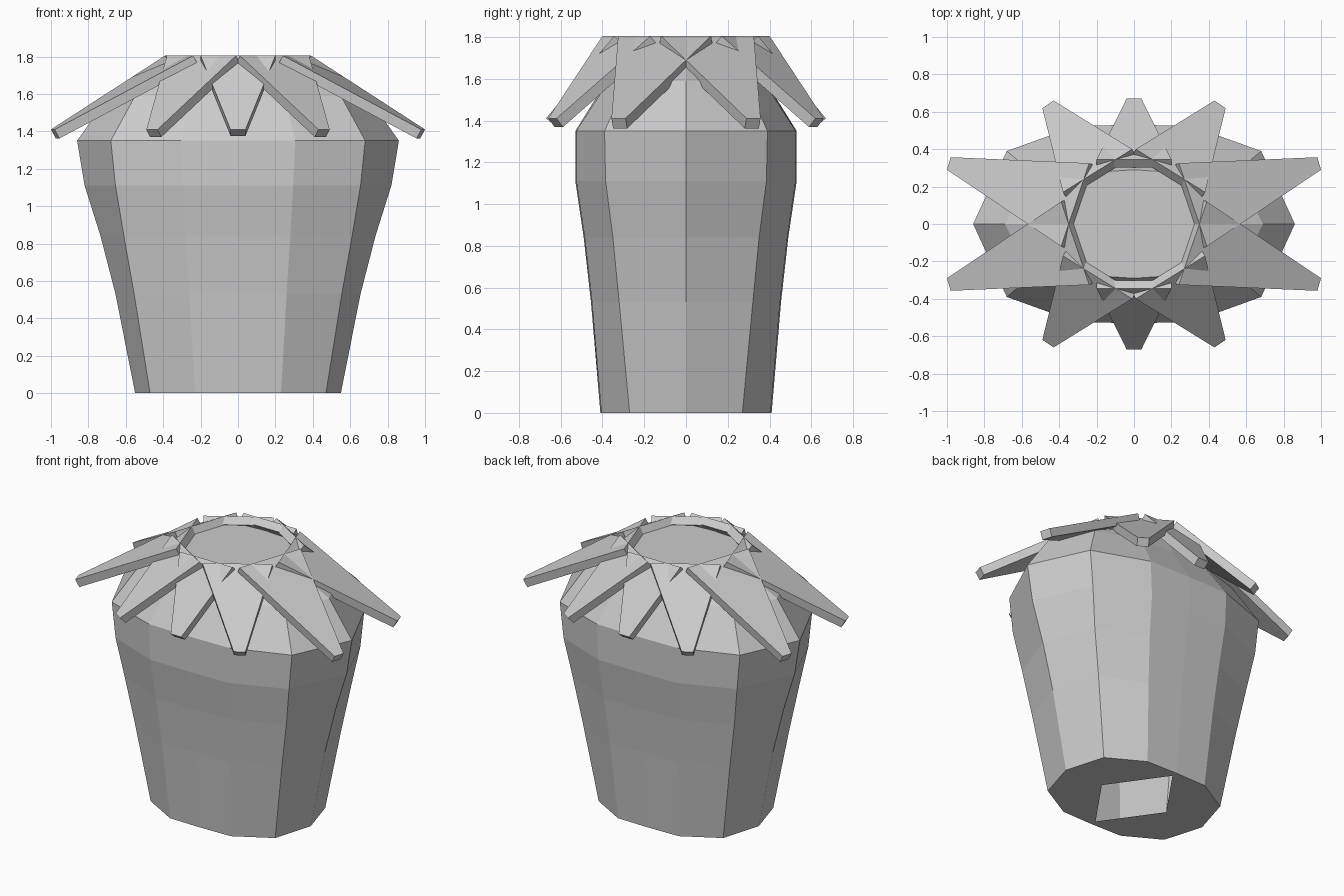
import bpy, bmesh
from mathutils import Vector

if "Cube" in bpy.data.objects:
    bpy.data.objects.remove(bpy.data.objects["Cube"])


def finish(bm, name):
    bmesh.ops.recalc_face_normals(bm, faces=bm.faces)
    me = bpy.data.meshes.new(name)
    bm.to_mesh(me)
    bm.free()
    ob = bpy.data.objects.new(name, me)
    bpy.context.collection.objects.link(ob)
    return ob


def ring(bm, z, ax, bx, by, cx, cy, dy):
    """Twelve-sided squashed ring from one quadrant of points."""
    quarter = [(ax, 0), (bx, by), (cx, cy), (0, dy)]
    half = quarter + [(-x, y) for x, y in quarter[2::-1]]
    full = half + [(x, -y) for x, y in half[5:0:-1]]
    return [bm.verts.new((x, y, z)) for x, y in full]


# Hollow twelve-sided body: z, side point, diagonal point, front point, centre depth
rows = [
    (0.00, 0.55, 0.47, 0.27, 0.23, 0.405, 0.41),
    (0.53, 0.655, 0.555, 0.32, 0.26, 0.45, 0.455),
    (0.84, 0.735, 0.61, 0.35, 0.28, 0.485, 0.49),
    (1.11, 0.82, 0.655, 0.385, 0.295, 0.525, 0.53),
    (1.35, 0.86, 0.68, 0.39, 0.305, 0.525, 0.53),
    (1.59, 0.69, 0.55, 0.28, 0.25, 0.37, 0.38),
    (1.76, 0.35, 0.29, 0.18, 0.15, 0.28, 0.29),
]
bm = bmesh.new()
rings = [ring(bm, *r) for r in rows]
for lo, hi in zip(rings, rings[1:]):
    for i in range(12):
        j = (i + 1) % 12
        bm.faces.new((lo[i], lo[j], hi[j], hi[i]))
bm.faces.new(rings[-1])
# Base with a diamond-shaped opening
hole = [bm.verts.new(p) for p in
        ((0.26, 0, 0), (0, 0.37, 0), (-0.26, 0, 0), (0, -0.37, 0))]
for q in range(4):
    outer = [rings[0][(q * 3 + k) % 12] for k in range(4)]
    bm.faces.new(outer + [hole[(q + 1) % 4], hole[q]])
finish(bm, "body")


# Leaves: tapered slabs sloping down from the crown
def leaf(bm, outline, sx, sy, thick=0.055):
    zs = (1.805, 1.805, 1.41, 1.41)
    top = [Vector((x * sx, y * sy, z)) for (x, y), z in zip(outline, zs)]
    n = (top[2] - top[0]).cross(top[3] - top[1]).normalized()
    if n.z < 0:
        n = -n
    t = [bm.verts.new(p) for p in top]
    b = [bm.verts.new(p - n * thick) for p in top]
    bm.faces.new(t)
    bm.faces.new(b[::-1])
    for i in range(4):
        j = (i + 1) % 4
        bm.faces.new((t[i], b[i], b[j], t[j]))


side = [(0.24, 0.325), (0.39, -0.12), (1.0, 0.29), (0.98, 0.357)]
corner = [(0.01, 0.40), (0.38, 0.17), (0.49, 0.62), (0.43, 0.66)]
middle = [(-0.20, 0.345), (0.20, 0.345), (0.04, 0.67), (-0.04, 0.67)]
bm = bmesh.new()
for sy in (1, -1):
    for sx in (1, -1):
        leaf(bm, side, sx, sy)
        leaf(bm, corner, sx, sy)
    leaf(bm, middle, 1, sy)
finish(bm, "leaves")
